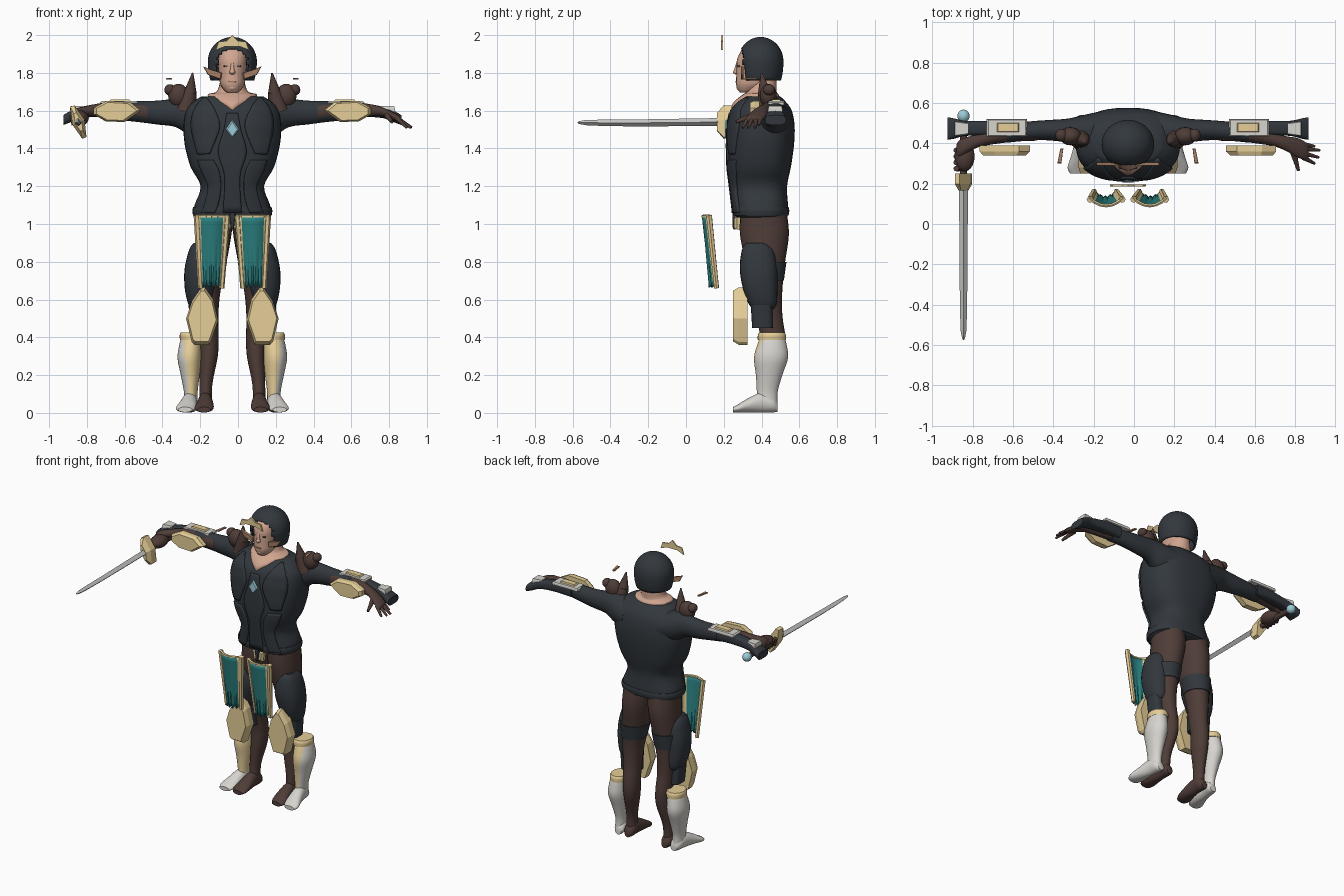
import bpy, bmesh, math
from mathutils import Vector, Matrix

CX = -0.03  # the body's axis of symmetry


def mat(name, r, g, b):
    m = bpy.data.materials.new(name)
    m.diffuse_color = (r, g, b, 1)
    return m


DARK = mat("dark slate", .032, .039, .047)
BROWN = mat("dark brown", .078, .046, .039)
SKIN = mat("skin", .64, .38, .28)
GOLD = mat("pale gold", .78, .61, .31)
WHITE = mat("off white", .68, .66, .62)
TEAL = mat("teal cloth", .024, .21, .21)
BLUE = mat("light blue", .33, .60, .68)
STEEL = mat("steel", .58, .59, .57)
COPPER = mat("copper", .38, .21, .13)


def finish(name, bm, mats, s=1, angle=40):
    """Mirror by s, shift to the axis, and make the object."""
    for v in bm.verts:
        v.co.x = v.co.x * s + CX
    bmesh.ops.recalc_face_normals(bm, faces=bm.faces)
    me = bpy.data.meshes.new(name)
    bm.to_mesh(me)
    bm.free()
    for m in mats:
        me.materials.append(m)
    if angle:
        me.shade_smooth()
        me.set_sharp_from_angle(angle=math.radians(angle))
    ob = bpy.data.objects.new(name, me)
    bpy.context.collection.objects.link(ob)
    return ob


def spline(rows, t):
    """Catmull-Rom sample through rows of numbers."""
    i = min(int(t), len(rows) - 2)
    f = t - i
    a, b, c, d = (rows[max(0, min(len(rows) - 1, i + k))] for k in (-1, 0, 1, 2))
    return [.5 * (2 * q + (r - p) * f + (2 * p - 5 * q + 4 * r - u) * f * f
                  + (3 * q - p - 3 * r + u) * f ** 3) for p, q, r, u in zip(a, b, c, d)]


def loft(name, rings, m, axis="z", s=1, p=2, n=24, steps=4):
    """Skin oval rings (position, centre 1, centre 2, radius 1, radius 2)."""
    bm = bmesh.new()
    loops = []
    for k in range((len(rings) - 1) * steps + 1):
        h, c1, c2, r1, r2 = spline(rings, k / steps)
        loop = []
        for j in range(n):
            a = math.tau * j / n
            u, v = math.cos(a), math.sin(a)
            u = c1 + r1 * math.copysign(abs(u) ** (2 / p), u)
            v = c2 + r2 * math.copysign(abs(v) ** (2 / p), v)
            loop.append(bm.verts.new({"z": (u, v, h), "x": (h, u, v), "y": (u, h, v)}[axis]))
        loops.append(loop)
    for a, b in zip(loops, loops[1:]):
        for j in range(n):
            bm.faces.new((a[j], a[(j + 1) % n], b[(j + 1) % n], b[j]))
    bm.faces.new(loops[0])
    bm.faces.new(loops[-1])
    return finish(name, bm, [m], s, 50)


def plate(name, pts, back, front, m, s=1, inset=.7, axis="y"):
    """Faceted plate: outline extruded along an axis to a smaller front face."""
    bm = bmesh.new()
    mu, mv = (sum(q[i] for q in pts) / len(pts) for i in (0, 1))
    put = (lambda u, v, w: (u, w, v)) if axis == "y" else (lambda u, v, w: (u, v, w))
    mid = back + (front - back) * .6
    rows = [[bm.verts.new(put(mu + (u - mu) * k, mv + (v - mv) * k, w)) for u, v in pts]
            for k, w in ((1, back), (1, mid), (inset, front))]
    for a, b in zip(rows, rows[1:]):
        for j in range(len(pts)):
            i = (j + 1) % len(pts)
            bm.faces.new((a[j], a[i], b[i], b[j]))
    bm.faces.new(rows[0])
    bm.faces.new(rows[-1])
    return finish(name, bm, [m], s, 0)


def rod(name, a, b, r1, r2, m, s=1, n=10):
    """Tapered rod between two points."""
    a, b = Vector(a), Vector(b)
    bm = bmesh.new()
    rot = (b - a).to_track_quat("Z", "Y").to_matrix().to_4x4()
    bmesh.ops.create_cone(bm, cap_ends=True, segments=n, radius1=r1, radius2=r2,
                          depth=(b - a).length, matrix=Matrix.Translation((a + b) / 2) @ rot)
    return finish(name, bm, [m], s)


def ball(name, c, r, m, s=1):
    bm = bmesh.new()
    bmesh.ops.create_uvsphere(bm, u_segments=20, v_segments=12, radius=1,
                              matrix=Matrix.Translation(c) @ Matrix.Diagonal((*r, 1)))
    return finish(name, bm, [m], s)


def grid(name, rows, mats, s=1, thick=.012, pick=None):
    """Sheet from rows of points, thickened; pick(row, column) gives the material."""
    bm = bmesh.new()
    vs = [[bm.verts.new(q) for q in row] for row in rows]
    for i, (a, b) in enumerate(zip(vs, vs[1:])):
        for j in range(len(a) - 1):
            f = bm.faces.new((a[j], a[j + 1], b[j + 1], b[j]))
            f.material_index = pick(i, j) if pick else 0
    ob = finish(name, bm, mats, s)
    mod = ob.modifiers.new("thickness", "SOLIDIFY")
    mod.thickness, mod.offset = thick, 0
    return ob


# Torso: height, half width, front, back
body = [(1.035, .19, .27, .525), (1.05, .205, .255, .54), (1.10, .20, .25, .54), (1.20, .168, .238, .535),
        (1.30, .22, .225, .555), (1.42, .252, .222, .572), (1.52, .258, .225, .575),
        (1.60, .245, .24, .56), (1.645, .21, .275, .53), (1.675, .165, .31, .50)]
rings = [(z, 0, (a + b) / 2, w, (b - a) / 2) for z, w, a, b in body]
loft("tunic", rings, DARK, p=2.5, n=40)


def front_y(x, z):
    for a, b in zip(rings, rings[1:]):
        if a[0] <= z <= b[0]:
            f = (z - a[0]) / (b[0] - a[0])
            _, _, c, w, d = (p + (q - p) * f for p, q in zip(a, b))
            return c - d * max(0, 1 - (abs(x) / w) ** 2.5) ** .4


def chest(name, rows, s):
    grid(name, [[(a + (b - a) * k / 8, front_y(a + (b - a) * k / 8, z) - .002, z) for k in range(9)]
                for z, a, b in (spline(rows, t / 4) for t in range(4 * len(rows) - 3))], [DARK], s, .02)


for s in (-1, 1):
    chest("chest_panel", [(1.665, .135, .15), (1.60, .09, .20), (1.52, .065, .215), (1.44, .09, .20), (1.37, .12, .18)], s)
    chest("side_panel", [(1.34, .10, .18), (1.28, .07, .16), (1.20, .06, .125), (1.12, .07, .14), (1.06, .09, .16)], s)
chest("centre_panel", [(1.585, -.03, .03), (1.50, -.045, .045), (1.38, -.075, .075), (1.25, -.04, .04), (1.06, -.05, .05)], 1)
loft("belt", [(1.045, 0, .397, .208, .146), (1.07, 0, .397, .212, .15), (1.09, 0, .396, .207, .147)], DARK, p=2.5, n=40)
plate("front_tail", [(-.02, 1.08), (.02, 1.08), (.008, .97), (-.008, .97)], .262, .245, DARK)
plate("chest_gem", [(-.036, 1.50), (0, 1.452), (.036, 1.50), (0, 1.552)], .225, .206, BLUE, inset=.75)
plate("buckle", [(-.045, 1.04), (.045, 1.04), (.035, .97), (-.035, .97)], .29, .255, GOLD)

# Neck with a pointed neckline, head and face
loft("neck", [(1.59, 0, .375, .015, .13), (1.62, 0, .378, .06, .138), (1.65, 0, .382, .11, .125),
              (1.685, 0, .395, .13, .095), (1.70, 0, .40, .085, .08), (1.74, 0, .405, .068, .075),
              (1.80, 0, .41, .06, .07)], SKIN)
loft("head", [(1.697, 0, .315, .03, .03), (1.71, 0, .33, .045, .055), (1.74, 0, .35, .064, .085),
              (1.78, 0, .36, .07, .094), (1.83, 0, .37, .076, .103), (1.87, 0, .377, .08, .107),
              (1.92, 0, .385, .08, .09), (1.96, 0, .39, .04, .05)], SKIN, p=2.2)
ball("nose_tip", (0, .268, 1.805), (.016, .02, .014), SKIN)
rod("nose_bridge", (0, .262, 1.803), (0, .276, 1.86), .012, .007, SKIN)
ball("chin", (0, .288, 1.722), (.026, .02, .018), SKIN)
plate("mouth", [(-.022, 1.758), (.022, 1.758), (.016, 1.75), (-.016, 1.75)], .275, .262, COPPER, inset=.9)
for s in (-1, 1):
    plate("eye", [(.018, 1.838), (.046, 1.84), (.046, 1.832), (.02, 1.83)], .288, .272, BROWN, s, .9)
    plate("cheek_spike", [(.155, 1.835), (.12, 1.82), (.055, 1.80), (.06, 1.765), (.13, 1.79)], .305, .29, COPPER, s, .9)

# Helmet with a face opening
bm = bmesh.new()
bmesh.ops.create_uvsphere(bm, u_segments=48, v_segments=40, radius=1)
for v in bm.verts:
    v.co = (v.co.x * .13, .395 + v.co.y * .121, 1.86 + v.co.z * (.13 if v.co.z > 0 else .22))
gone = [f for f in bm.faces for c in [f.calc_center_median()] if c.z < 1.757
        or (c.y < .345 - (c.z - 1.755) * .3 and abs(c.x) < .085 and c.z < 1.93)]
bmesh.ops.delete(bm, geom=gone, context="FACES")
mod = finish("helmet", bm, [DARK]).modifiers.new("thickness", "SOLIDIFY")
mod.thickness = .012
plate("tiara", [(-.09, 1.92), (-.04, 1.94), (.04, 1.94), (.09, 1.92), (.075, 1.965), (.03, 1.97),
                (0, 2.0), (-.03, 1.97), (-.075, 1.965)], .195, .185, GOLD, inset=.95)

arm = [(.45, .457, 1.592, .044, .05), (.55, .45, 1.60, .041, .045), (.64, .44, 1.602, .041, .044),
       (.72, .42, 1.602, .034, .034), (.78, .40, 1.597, .036, .026)]
palm = [(.84, .378, 1.575, .048, .022), (.88, .362, 1.557, .044, .019), (.895, .358, 1.55, .035, .012)]
for s in (-1, 1):
    # Arms and forearm armour
    loft("sleeve", [(.13, .44, 1.55, .12, .10), (.22, .455, 1.565, .085, .10), (.30, .462, 1.588, .06, .075),
                    (.40, .465, 1.59, .05, .063), (.50, .46, 1.595, .047, .055), (.60, .447, 1.60, .044, .05)], DARK, "x", s)
    loft("forearm", arm + (palm if s > 0 else [(.83, .375, 1.58, .045, .032), (.85, .365, 1.57, .03, .025)]), BROWN, "x", s)
    loft("gauntlet", [(.56, .475, 1.605, .035, .04), (.68, .475, 1.605, .036, .036), (.80, .474, 1.59, .037, .03),
                      (.86, .473, 1.567, .05, .03), (.895, .473, 1.55, .056, .026)], DARK, "x", s, 3)
    plate("elbow_plate", [(.485, 1.60), (.54, 1.645), (.665, 1.652), (.735, 1.615), (.735, 1.58),
                          (.67, 1.543), (.57, 1.54)], .39, .34, GOLD, s, .85)
    plate("bracer_base", [(.50, .435), (.70, .435), (.70, .52), (.50, .52)], 1.63, 1.65, WHITE, s, .92, "z")
    plate("bracer_inlay", [(.54, .455), (.65, .455), (.65, .50), (.54, .50)], 1.64, 1.66, GOLD, s, .9, "z")
    plate("wrist_pad", [(.79, .445), (.86, .435), (.86, .51), (.79, .50)], 1.59, 1.624, WHITE, s, .9, "z")

    # Shoulder claws and slivers
    ball("shoulder_knot", (.285, .435, 1.68), (.055, .045, .062), BROWN, s)
    ball("shoulder_lobe", (.33, .44, 1.71), (.03, .032, .03), BROWN, s)
    rod("shoulder_claw_base", (.245, .43, 1.60), (.222, .415, 1.70), .055, .034, BROWN, s)
    rod("shoulder_claw", (.222, .415, 1.70), (.21, .40, 1.80), .034, .004, BROWN, s)
    plate("shoulder_sliver", [(.33, .30), (.35, .30), (.335, .375), (.32, .375)], 1.765, 1.773, COPPER, s, .9, "z")

    # Legs and bare feet
    loft("leg", [(1.08, .09, .41, .10, .12), (.95, .10, .415, .096, .13), (.80, .115, .42, .085, .105),
                 (.65, .13, .43, .068, .08), (.52, .13, .44, .056, .07), (.40, .125, .46, .052, .066),
                 (.30, .125, .457, .048, .064), (.15, .14, .435, .034, .042), (.03, .142, .43, .034, .045)], BROWN, "z", s)
    foot = [(.485, .142, .03, .022, .025), (.46, .142, .045, .036, .042), (.40, .143, .055, .038, .053),
            (.33, .145, .04, .046, .038), (.28, .15, .025, .05, .023), (.25, .15, .017, .035, .014)]
    loft("bare_foot", foot, BROWN, "y", s)

    # Thigh armour and knee strap
    loft("thigh_pad", [(.90, .175, .37, .03, .05), (.86, .165, .38, .065, .085), (.76, .163, .385, .09, .10),
                       (.66, .172, .393, .08, .092), (.58, .175, .405, .06, .075), (.55, .175, .41, .04, .055)], DARK, "z", s, 2.4)
    loft("thigh_band", [(.70, .127, .43, .08, .088), (.80, .12, .425, .092, .107)], DARK, "z", s)
    loft("knee_strap", [(.45, .16, .405, .062, .055), (.57, .165, .40, .067, .057)], DARK, "z", s, 4)
    plate("knee_plate", [(.165, .665), (.215, .59), (.245, .50), (.215, .375), (.20, .36), (.12, .36),
                         (.075, .49), (.10, .60), (.145, .665)], .325, .25, GOLD, s, .88)

    # Boots with a gold shin
    boot = loft("boot", [(.41, .217, .458, .05, .062), (.36, .223, .455, .058, .078), (.29, .227, .45, .063, .09),
                         (.20, .223, .44, .05, .07), (.11, .22, .43, .036, .055), (.04, .22, .43, .036, .055)],
                WHITE, "z", s, n=40)
    boot.data.materials.append(GOLD)
    for f in boot.data.polygons:
        x = abs(f.center.x - CX)
        f.material_index = int(f.center.y < .43 and x < .215 + .12 * f.center.z and f.center.z > .09)
    loft("boot_foot", [(y, x + .075 + (.46 - y) * .12, z, a * 1.05, b) for y, x, z, a, b in foot], WHITE, "y", s)
    loft("boot_cuff", [(.385, .217, .455, .06, .075), (.41, .217, .455, .062, .075), (.425, .217, .455, .056, .068)], GOLD, "z", s)

    # Curved hip cloths with gold edges, pleats and a scalloped hem
    rows = []
    for i in range(13):
        f = i / 12
        row = []
        for j in range(25):
            t = j / 12 - 1
            pleat = math.cos(t * 16) * max(0, f - .3) * (abs(t) < .66)
            row.append((.108 + .004 * f + t * (.085 - .025 * f), .09 + .04 * f + .04 * t * t + .008 * pleat,
                        1.04 - .365 * f + .016 * pleat * (f > .99)))
        rows.append(row)
    grid("hip_cloth", rows, [TEAL, GOLD], s, .012, lambda i, j: int(j < 4 or j > 19))
    for k in (-1, 1):
        rod("hip_cloth_trim", (.108 + k * .08, .122, 1.045), (.112 + k * .056, .162, .66), .017, .014, GOLD, s, 6)
    for a, b in zip(rows[0][::4], rows[0][4::4]):
        rod("hip_cloth_top", a, b, .009, .009, GOLD, s, 6)

# Open hand
for k, (y, x, z) in enumerate([(.385, .925, 1.525), (.365, .95, 1.51), (.33, .945, 1.51), (.30, .925, 1.51)]):
    rod("finger", (.87, .395 - k * .022, 1.56), (x, y, z), .013, .007, BROWN)
rod("thumb", (.82, .355, 1.575), (.845, .265, 1.54), .017, .008, BROWN)

# Sword and the fist around it
SX = -.815
ball("fist", (SX + .005, .335, 1.56), (.05, .075, .042), BROWN)
for k in range(4):
    rod("curled_finger", (SX - .036, .275 + k * .03, 1.575), (SX - .024, .272 + k * .03, 1.525), .014, .012, BROWN)
rod("grip", (SX, .18, 1.54), (SX, .52, 1.535), .018, .018, BROWN)
ball("pommel", (SX, .535, 1.535), (.03, .032, .03), BLUE)
guard = plate("guard", [(-.012, -.09), (.012, -.09), (.035, 0), (.012, .09), (-.012, .09), (-.035, 0)], .25, .165, GOLD, inset=.55)
guard.data.transform(Matrix.Translation((SX + CX, 0, 1.54)) @ Matrix.Rotation(-.36, 4, "Y") @ Matrix.Translation((-CX, 0, 0)))
loft("blade", [(-.575, SX, 1.537, .001, .001), (-.53, SX, 1.537, .014, .014), (-.3, SX, 1.535, .019, .018),
               (.19, SX, 1.54, .022, .021)], STEEL, "y", n=4, steps=2)
